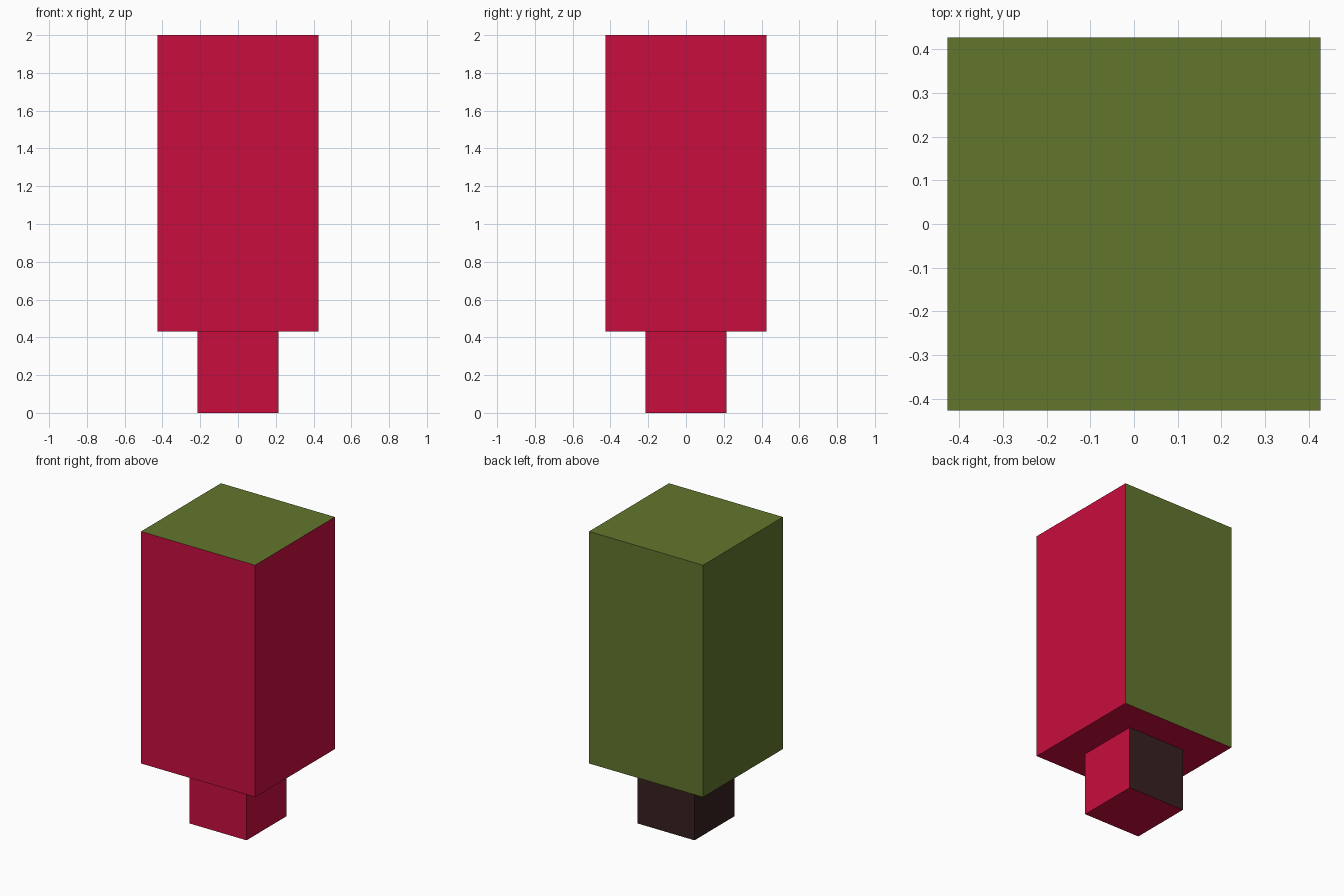
import bpy, bmesh
from mathutils import Matrix

if "Cube" in bpy.data.objects:
    bpy.data.objects.remove(bpy.data.objects["Cube"])


def linear(c):
    c /= 255
    return c / 12.92 if c <= 0.04045 else ((c + 0.055) / 1.055) ** 2.4


def material(name, *rgb):
    m = bpy.data.materials.new(name)
    m.diffuse_color = [linear(c) for c in rgb] + [1.0]
    m.use_nodes = True
    m.node_tree.nodes["Principled BSDF"].inputs["Base Color"].default_value = m.diffuse_color
    return m


crimson = material("crimson", 200, 13, 62)
olive = material("olive green", 98, 118, 45)
brown = material("dark brown", 57, 33, 33)


def block(name, half, z0, z1, back_colour):
    """Box with crimson front, right and bottom; other colour on back, left and top."""
    bm = bmesh.new()
    bmesh.ops.create_cube(bm, size=1, matrix=Matrix.Translation((0, 0, (z0 + z1) / 2))
                          @ Matrix.Diagonal((2 * half, 2 * half, z1 - z0, 1)))
    bm.normal_update()
    for f in bm.faces:
        n = f.normal
        f.material_index = int(n.x < -0.5 or n.y > 0.5 or n.z > 0.5)
    mesh = bpy.data.meshes.new(name)
    bm.to_mesh(mesh)
    bm.free()
    mesh.materials.append(crimson)
    mesh.materials.append(back_colour)
    obj = bpy.data.objects.new(name, mesh)
    bpy.context.collection.objects.link(obj)


# Narrow foot under the tall body
block("lower_block", 0.214, 0.0, 0.43, brown)
block("upper_block", 0.427, 0.43, 2.0, olive)
